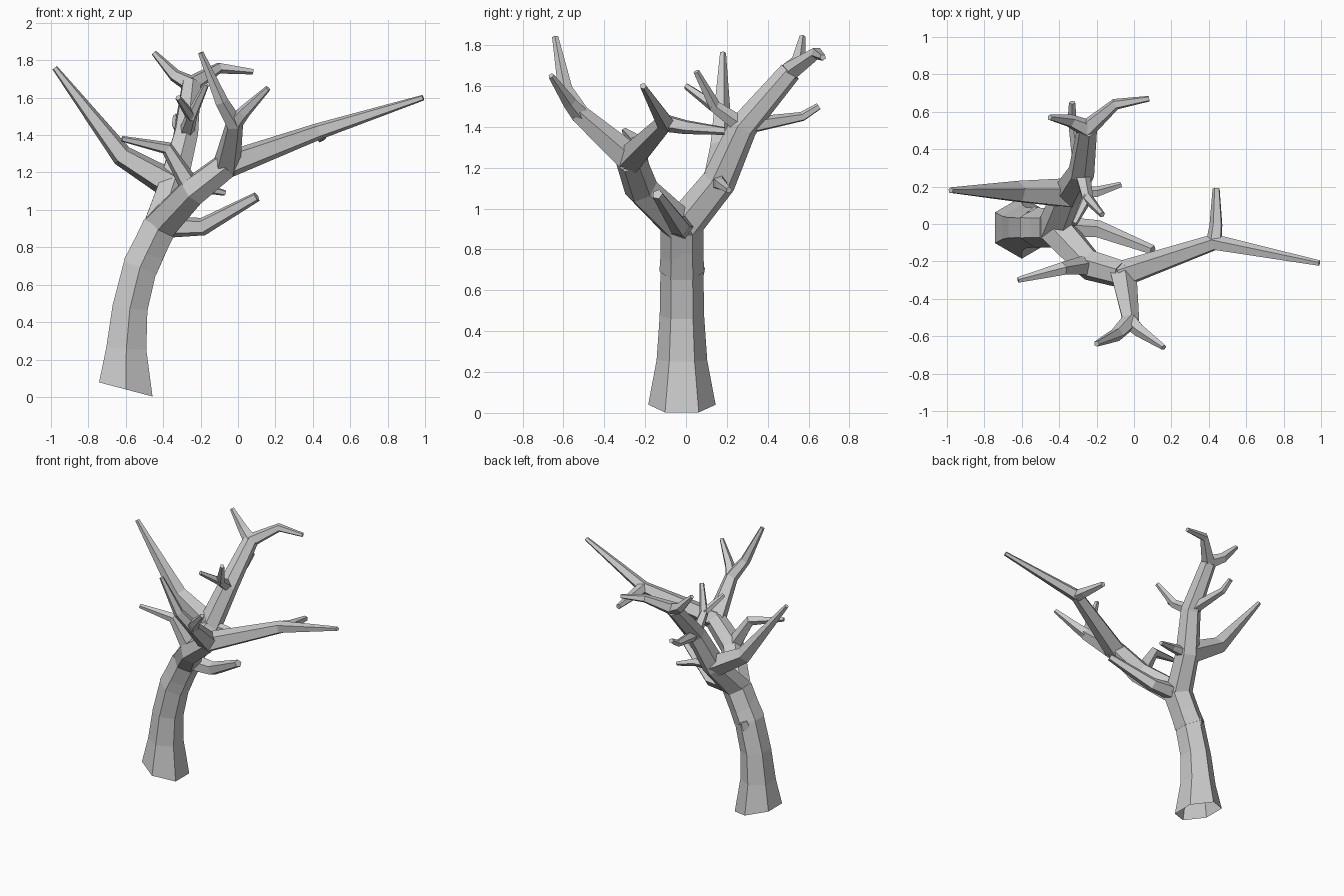
import bpy, bmesh, math
from mathutils import Vector

default_cube = bpy.data.objects.get("Cube")
if default_cube:
    bpy.data.objects.remove(default_cube)

# One flat bark colour
grey = (0.6, 0.6, 0.6, 1)
bark = bpy.data.materials.new("grey bark")
bark.use_nodes = True
bark.diffuse_color = grey
bark.node_tree.nodes["Principled BSDF"].inputs["Base Color"].default_value = grey


def build_tube(name, path, radii, sides, foot_slope=0):
    """Faceted tube with mitred bends; a sloped foot is left open."""
    mesh_builder = bmesh.new()
    rings = []
    across = Vector((0, 1, 0))
    for index, centre in enumerate(path):
        before = path[max(index - 1, 0)]
        after = path[min(index + 1, len(path) - 1)]
        axis = (centre - before).normalized() + (after - centre).normalized()
        axis.normalize()
        across = (across - axis * across.dot(axis)).normalized()
        upward = axis.cross(across)
        ring = []
        for corner in range(sides):
            angle = math.tau * corner / sides
            offset = across * math.cos(angle) + upward * math.sin(angle)
            ring.append(mesh_builder.verts.new(centre + offset * radii[index]))
        rings.append(ring)

    for vertex in rings[0]:
        vertex.co.z -= foot_slope * (vertex.co.x - path[0].x)

    for lower, upper in zip(rings, rings[1:]):
        for corner in range(sides):
            following = (corner + 1) % sides
            mesh_builder.faces.new((lower[corner], lower[following], upper[following], upper[corner]))
    mesh_builder.faces.new(rings[-1])
    if not foot_slope:
        mesh_builder.faces.new(reversed(rings[0]))

    mesh = bpy.data.meshes.new(name)
    mesh_builder.to_mesh(mesh)
    mesh_builder.free()
    mesh.materials.append(bark)
    bpy.context.collection.objects.link(bpy.data.objects.new(name, mesh))


def grow(name, roots, *waypoints, thick=0.045, thin=0.016, sides=5):
    """Branch that leaves its parent at the roots and tapers evenly by length."""
    path = list(roots) + [Vector(point) for point in waypoints]
    travelled = [0]
    for start, end in zip(path, path[1:]):
        travelled.append(travelled[-1] + (end - start).length)
    radii = [thick + (thin - thick) * distance / travelled[-1] for distance in travelled]
    build_tube(name, path, radii, sides)
    return path


# Trunk: leans ever further to one side and flares at the foot
steps = 5
heights = [step / (steps - 1) for step in range(steps)]
trunk = [Vector((0.18 * h ** 3 - 0.6, -0.02, 0.04 + 0.87 * h)) for h in heights]
flare = [0.105 + 0.06 * (1 - h) ** 4 for h in heights]
build_tube("trunk", trunk, flare, sides=6, foot_slope=0.25)
grow("trunk_knot", trunk[2:3], (-0.53, 0.06, 0.72), thick=0.07, thin=0.035)

# Front bough, splitting into a long side limb and an upright limb
front = grow("front_bough", trunk[-2:], (-0.24, -0.22, 1.1), (-0.06, -0.27, 1.24),
             thick=0.11, thin=0.075, sides=6)
long_limb = grow("long_side_limb", front[-1:], (0.43, -0.1, 1.42), (0.99, -0.21, 1.6), thick=0.075)
grow("long_limb_twig", long_limb[1:2], (0.44, 0, 1.4), (0.44, 0.19, 1.38), thin=0.02)
upright = grow("upright_limb", front[-1:], (-0.02, -0.52, 1.46), (-0.09, -0.59, 1.58),
               (-0.2, -0.64, 1.84), thick=0.075)
grow("upright_limb_twig", upright[1:2], (0.03, -0.57, 1.52), (0.16, -0.66, 1.65))
grow("front_bough_twig", front[2:3], (-0.38, -0.24, 1.33), (-0.62, -0.3, 1.38), thick=0.06)

# Low branch
grow("low_branch", trunk[-1:], (-0.19, -0.03, 0.91), (0.1, -0.14, 1.07), thick=0.065, thin=0.027)

# Back bough with its crown
back = grow("back_bough", trunk[-2:], (-0.35, 0.16, 1.13), (-0.28, 0.28, 1.4), (-0.25, 0.51, 1.67),
            thick=0.11, thin=0.055, sides=6)
grow("crown_right_twig", back[-1:], (-0.34, 0.55, 1.72), (-0.45, 0.57, 1.84), thick=0.05)
grow("crown_left_twig", back[-1:], (-0.1, 0.64, 1.76), (0.08, 0.67, 1.74), thick=0.05)

# Side growth of the back bough
grow("back_twig", back[3:4], (-0.33, 0.57, 1.45), (-0.33, 0.65, 1.5), thin=0.018)
inner = grow("inner_twig", back[3:4], (-0.25, 0.14, 1.5), (-0.17, 0.05, 1.67))
grow("inner_twig_fork", inner[1:2], (-0.32, 0, 1.6), thick=0.03)
grow("right_limb", back[2:3], (-0.62, 0.17, 1.29), (-0.98, 0.18, 1.76), thick=0.085)
grow("low_back_twig", back[2:3], (-0.2, 0.17, 1.12), (-0.07, 0.21, 1.09))
